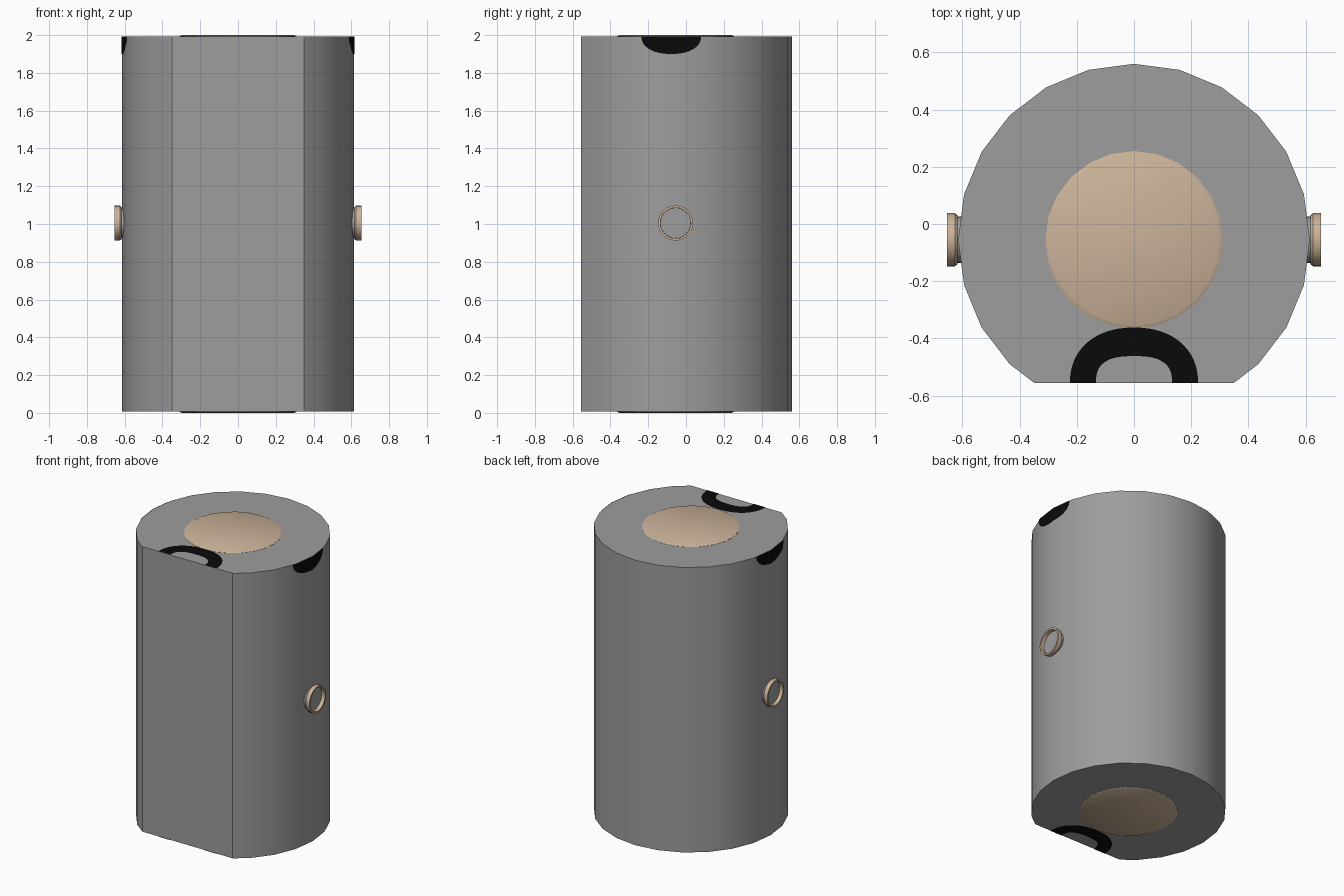
import bpy, bmesh, math
from mathutils import Matrix

if "Cube" in bpy.data.objects:
    bpy.data.objects.remove(bpy.data.objects["Cube"])

R, CY, FLAT = 0.615, -0.055, -0.556      # body radius, axis y, front flat
Z0, Z1 = 0.007, 1.993                    # body ends


def material(name, rgb):
    m = bpy.data.materials.new(name)
    m.diffuse_color = (*rgb, 1)
    m.use_nodes = True
    m.node_tree.nodes["Principled BSDF"].inputs["Base Color"].default_value = m.diffuse_color
    return m


GREY = material("grey metal", (0.34, 0.34, 0.34))
TAN = material("pale copper", (0.60, 0.45, 0.32))
BLACK = material("black paint", (0.003, 0.003, 0.003))


def finish(name, bm, mat, smooth=True):
    bmesh.ops.recalc_face_normals(bm, faces=bm.faces[:])
    me = bpy.data.meshes.new(name)
    bm.to_mesh(me)
    bm.free()
    me.materials.append(mat)
    ob = bpy.data.objects.new(name, me)
    bpy.context.collection.objects.link(ob)
    if smooth:
        bpy.ops.object.select_all(action='DESELECT')
        ob.select_set(True)
        bpy.context.view_layer.objects.active = ob
        bpy.ops.object.shade_smooth_by_angle(angle=math.radians(30))
    return ob


def lathe(name, profile, matrix, mat, closed=False):
    """Spin (radius, height) points about local z with 24 sides."""
    bm = bmesh.new()
    rings = [[bm.verts.new((r * math.cos(i * math.tau / 24), r * math.sin(i * math.tau / 24), h))
              for i in range(24)] for r, h in profile]
    pairs = list(zip(rings, rings[1:])) + ([(rings[-1], rings[0])] if closed else [])
    for a, b in pairs:
        for i in range(24):
            j = (i + 1) % 24
            bm.faces.new((a[i], a[j], b[j], b[i]))
    if not closed:
        bm.faces.new(rings[0])
        bm.faces.new(rings[-1])
    bm.transform(matrix)
    return finish(name, bm, mat)


# Body: 24-sided cylinder sliced flat on the front
bm = bmesh.new()
bmesh.ops.create_cone(bm, cap_ends=True, segments=24, radius1=R, radius2=R, depth=Z1 - Z0,
                      matrix=Matrix.Translation((0, CY, (Z0 + Z1) / 2)))
cut = bmesh.ops.bisect_plane(bm, geom=bm.verts[:] + bm.edges[:] + bm.faces[:],
                             plane_co=(0, FLAT, 0), plane_no=(0, -1, 0), clear_outer=True)
bmesh.ops.contextual_create(bm, geom=[e for e in cut["geom_cut"] if isinstance(e, bmesh.types.BMEdge)])
finish("body", bm, GREY)

# End contacts, top and bottom
for name, z, s in (("top_contact", Z1, 1), ("bottom_contact", Z0, -1)):
    lathe(name, [(0.31, -0.02), (0.31, 0.001), (0.298, 0.007)],
          Matrix.Translation((0, CY, z)) @ Matrix.Diagonal((1, 1, s, 1)), TAN)

# Side studs: grey plug inside a tan ring
for side, s in (("right", 1), ("left", -1)):
    place = Matrix.Translation((0, CY, 1.005)) @ Matrix.Rotation(s * math.pi / 2, 4, 'Y')
    lathe(side + "_stud", [(0.082, 0.58), (0.082, 0.628)], place, GREY)
    lathe(side + "_ring", [(0.08, 0.618), (0.086, 0.618), (0.093, 0.626), (0.093, 0.654), (0.081, 0.654)],
          place, TAN, closed=True)


def arc(a, b, n, count=32):
    """Upper half of a superellipse."""
    pts = []
    for i in range(count + 1):
        t = math.pi * i / count
        c, s = math.cos(t), math.sin(t)
        pts.append((a * math.copysign(abs(c) ** (2 / n), c), b * abs(s) ** (2 / n)))
    return pts


# Painted arches on both ends
for name, z in (("top_arch", Z1 + 0.002), ("bottom_arch", Z0 - 0.002)):
    bm = bmesh.new()
    rows = [[bm.verts.new((x, FLAT + y, z)) for x, y in arc(*p)]
            for p in ((0.224, 0.194, 2.2), (0.133, 0.094, 2.7))]
    for i in range(32):
        bm.faces.new((rows[0][i], rows[0][i + 1], rows[1][i + 1], rows[1][i]))
    up = z > 1
    ob = finish(name, bm, BLACK, False)
    if (ob.data.polygons[0].normal.z > 0) != up:
        ob.data.flip_normals()


def body_x(y):
    """Half width of the faceted body at y."""
    step = math.tau / 24
    a = abs(y - CY)
    k = int(a / (R * math.sin(step)))
    x0, x1 = R * math.cos(k * step), R * math.cos((k + 1) * step)
    y0, y1 = R * math.sin(k * step), R * math.sin((k + 1) * step)
    return x0 + (x1 - x0) * (a - y0) / (y1 - y0)


# Painted half-round marks on the upper sides, following the facets
for side, s in (("right", 1), ("left", -1)):
    bm = bmesh.new()
    outline = [(-0.078 + a, Z1 - d) for a, d in arc(0.158, 0.093, 2.2)]
    outline = sorted(outline + [(CY, Z1 - 0.092)])
    cols = [[bm.verts.new((s * (body_x(y) + 0.002), y, h)) for h in (z, Z1)] for y, z in outline]
    for a, b in zip(cols, cols[1:]):
        bm.faces.new((a[0], b[0], b[1], a[1]))
    ob = finish(side + "_mark", bm, BLACK, False)
    if ob.data.polygons[len(ob.data.polygons) // 2].normal.x * s < 0:
        ob.data.flip_normals()
